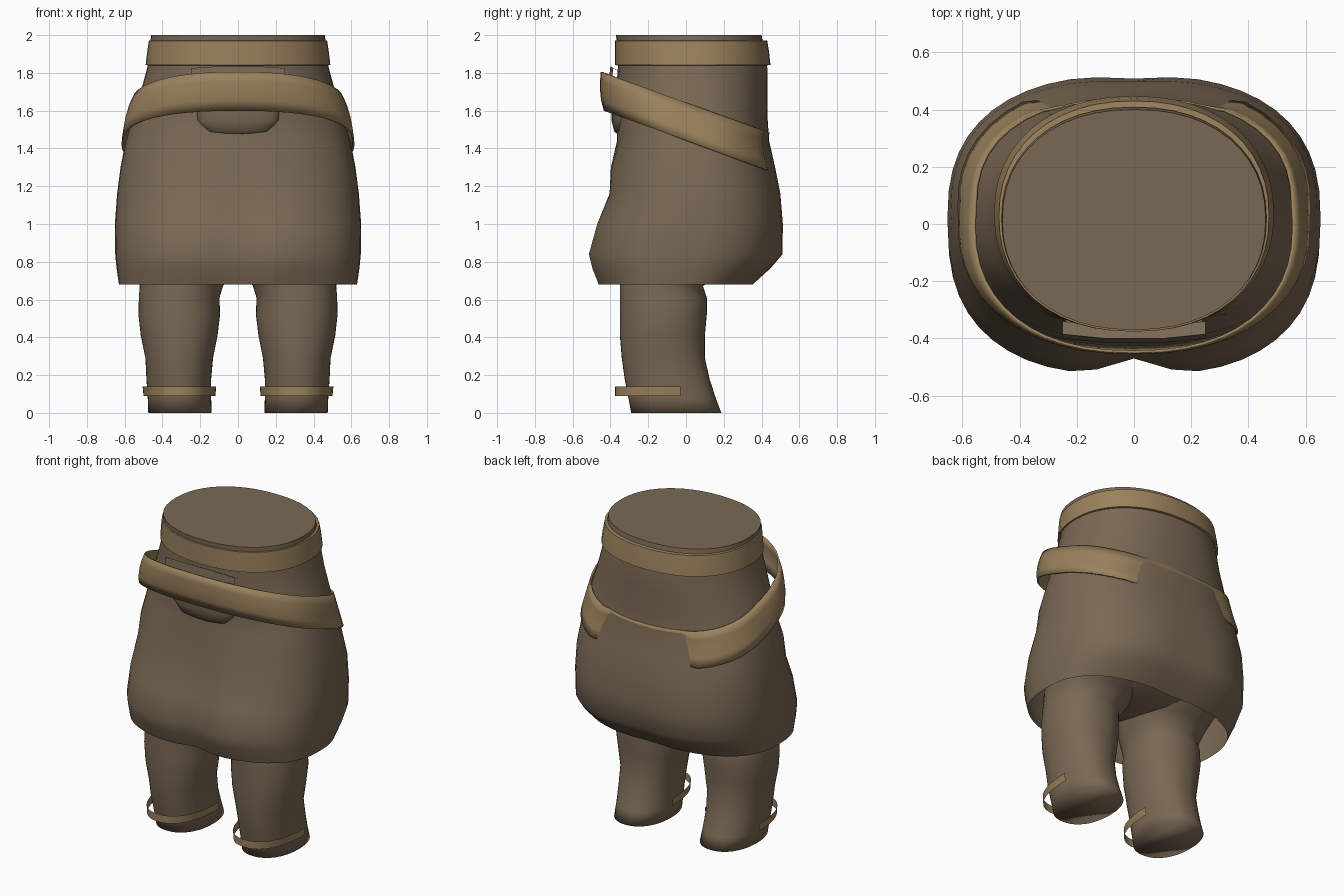
import bpy, bmesh, math

if "Cube" in bpy.data.objects:
    bpy.data.objects.remove(bpy.data.objects["Cube"])

SEG = 48


def material(name, rgb):
    m = bpy.data.materials.new(name)
    m.diffuse_color = (*rgb, 1)
    m.use_nodes = True
    m.node_tree.nodes["Principled BSDF"].inputs["Base Color"].default_value = m.diffuse_color
    return m


CLOTH = material("brown cloth", (0.195, 0.141, 0.089))
STRAP = material("tan strap", (0.325, 0.222, 0.11))


def finish(name, bm, mat, angle=50, thick=0):
    me = bpy.data.meshes.new(name)
    bmesh.ops.recalc_face_normals(bm, faces=bm.faces)
    bm.to_mesh(me)
    bm.free()
    me.materials.append(mat)
    ob = bpy.data.objects.new(name, me)
    bpy.context.collection.objects.link(ob)
    bpy.ops.object.select_all(action='DESELECT')
    ob.select_set(True)
    bpy.context.view_layer.objects.active = ob
    bpy.ops.object.shade_smooth_by_angle(angle=math.radians(angle))
    if thick:
        s = ob.modifiers.new("thickness", 'SOLIDIFY')
        s.thickness = thick
        s.offset = -1
    return ob


def oval(x0, x1, y0, y1, z, n=2.0, a0=0, a1=360, closed=True):
    """Rounded-square ring inside the given bounds."""
    pts = []
    for i in range(SEG if closed else SEG + 1):
        a = math.radians(a0 + (a1 - a0) * i / SEG)
        c, s = math.cos(a), math.sin(a)
        px = math.copysign(abs(c) ** (2 / n), c)
        py = math.copysign(abs(s) ** (2 / n), s)
        pts.append(((x0 + x1) / 2 + px * (x1 - x0) / 2,
                    (y0 + y1) / 2 + py * (y1 - y0) / 2, z))
    return pts


def loft(name, rings, mat, cap_first=False, cap_last=False, closed=True, **kw):
    bm = bmesh.new()
    rows = [[bm.verts.new(p) for p in r] for r in rings]
    for a, b in zip(rows, rows[1:]):
        k = len(a)
        for i in range(k if closed else k - 1):
            j = (i + 1) % k
            bm.faces.new((a[i], a[j], b[j], b[i]))
    if cap_first:
        bm.faces.new(rows[0])
    if cap_last:
        bm.faces.new(rows[-1])
    return finish(name, bm, mat, **kw)


# Skirt and waist: half width, front, back, height, squareness, depth of middle groove
body = [(0.63, -0.475, 0.36, 0.68, 2.55, 0.045), (0.643, -0.51, 0.455, 0.765, 2.55, 0.05),
        (0.65, -0.53, 0.52, 0.84, 2.55, 0.06), (0.652, -0.485, 0.52, 1.0, 2.5, 0.04),
        (0.64, -0.415, 0.505, 1.16, 2.45, 0.02), (0.622, -0.405, 0.475, 1.3, 2.4, 0.01),
        (0.595, -0.365, 0.44, 1.44, 2.3, 0), (0.56, -0.365, 0.432, 1.56, 2.25, 0),
        (0.515, -0.37, 0.432, 1.70, 2.2, 0), (0.477, -0.36, 0.43, 1.84, 2.2, 0),
        (0.46, -0.37, 0.40, 2.0, 2.2, 0)]
rings = []
for w, f, b, z, n, g in body:
    ring = []
    for x, y, h in oval(-w, w, f, b, z, n):
        dent = g * math.exp(-(x / 0.12) ** 2)
        ring.append((x, y + dent if y < 0 else y - dent * 0.3, h))
    rings.append(ring)
loft("skirt", rings, CLOTH, cap_last=True)


def cloth_ratio(x, y, z):
    """Below 1 inside the cloth, above 1 outside it."""
    for lo, hi in zip(body, body[1:]):
        if lo[3] <= z <= hi[3]:
            t = (z - lo[3]) / (hi[3] - lo[3])
            w, f, b, _, n, _ = [p + (q - p) * t for p, q in zip(lo, hi)]
            return (abs(x / w) ** n + abs((y - (f + b) / 2) / ((b - f) / 2)) ** n) ** (1 / n)
    return 2


# Hips hidden under the skirt
bm = bmesh.new()
bmesh.ops.create_uvsphere(bm, u_segments=32, v_segments=16, radius=1)
for v in bm.verts:
    v.co = (v.co.x * 0.55, v.co.y * 0.40 + 0.01, v.co.z * 0.25 + 0.98)
finish("hips", bm, CLOTH)

# Legs and ankle bands
leg = [(0.14, 0.475, -0.29, 0.187, 0), (0.142, 0.478, -0.305, 0.157, 0.08),
       (0.142, 0.485, -0.325, 0.125, 0.18), (0.132, 0.49, -0.34, 0.10, 0.29),
       (0.108, 0.515, -0.35, 0.10, 0.41), (0.095, 0.527, -0.35, 0.11, 0.52),
       (0.098, 0.525, -0.35, 0.11, 0.61), (0.08, 0.52, -0.35, 0.09, 0.67),
       (0.04, 0.525, -0.35, 0.17, 0.74), (0.01, 0.54, -0.35, 0.28, 0.82),
       (0.0, 0.54, -0.34, 0.38, 0.93)]
for side, label in ((1, "right"), (-1, "left")):
    loft(label + "_leg",
         [[(side * x, y, h) for x, y, h in oval(a, b, c, d, z, 2.2)]
          for a, b, c, d, z in leg], CLOTH, cap_first=True, cap_last=True, angle=120)
    loft(label + "_ankle_band",
         [[(side * x, y, h) for x, y, h in
           oval(0.31 - r, 0.31 + r, -0.375, 0.315, z, 2.3, 180, 360, False)]
          for r, z in ((0.19, 0.09), (0.195, 0.14))],
         STRAP, closed=False)

# Waistband
loft("waistband", [oval(-w, w, f, b, z, 2.2) for w, f, b, z in
                   ((0.48, -0.366, 0.432, 1.84), (0.489, -0.376, 0.447, 1.842),
                    (0.481, -0.376, 0.44, 1.91), (0.472, -0.376, 0.43, 1.97),
                    (0.461, -0.368, 0.408, 1.972))], STRAP, angle=35)

# Tilted hip belt: stands off at the front, hugs the sides, sinks in at the back
belt = []
for w, f, b, dz in ((0.615, -0.435, 0.42, -0.10), (0.608, -0.45, 0.425, -0.05),
                    (0.598, -0.455, 0.43, 0), (0.583, -0.455, 0.435, 0.05),
                    (0.562, -0.452, 0.44, 0.10)):
    ring = []
    for x, y, _ in oval(-w, w, f, b, 0, 2.3):
        height = 1.543 + dz - 0.36 * y
        r = cloth_ratio(x, y, height)
        if y > 0.2 and abs(x) < 0.30:
            k = (1.012 if dz > 0.09 else 0.98) / r
        else:
            k = max(1, 1.03 / r)
        x, y = x * k, y * k
        ring.append((x, y, 1.543 + dz - 0.36 * y))
    belt.append(ring)
loft("hip_belt", belt, STRAP, thick=0.01)

# Cloth tucked behind the belt: rounded lump below, flap edge above
loft("tucked_cloth", [oval(-w, w, f, -0.28, z, 2.3) for w, f, z in
                      ((0.10, -0.355, 1.47), (0.17, -0.38, 1.49), (0.215, -0.395, 1.55),
                       (0.22, -0.395, 1.62), (0.24, -0.40, 1.72))],
     CLOTH, cap_first=True, cap_last=True)
loft("tucked_flap", [[(-0.25, y, z), (-0.1, y - 0.015, z + 0.01),
                      (0.1, y - 0.015, z + 0.01), (0.25, y, z)]
                     for y, z in ((-0.40, 1.70), (-0.385, 1.825), (-0.34, 1.80))],
     CLOTH, closed=False, angle=30)
